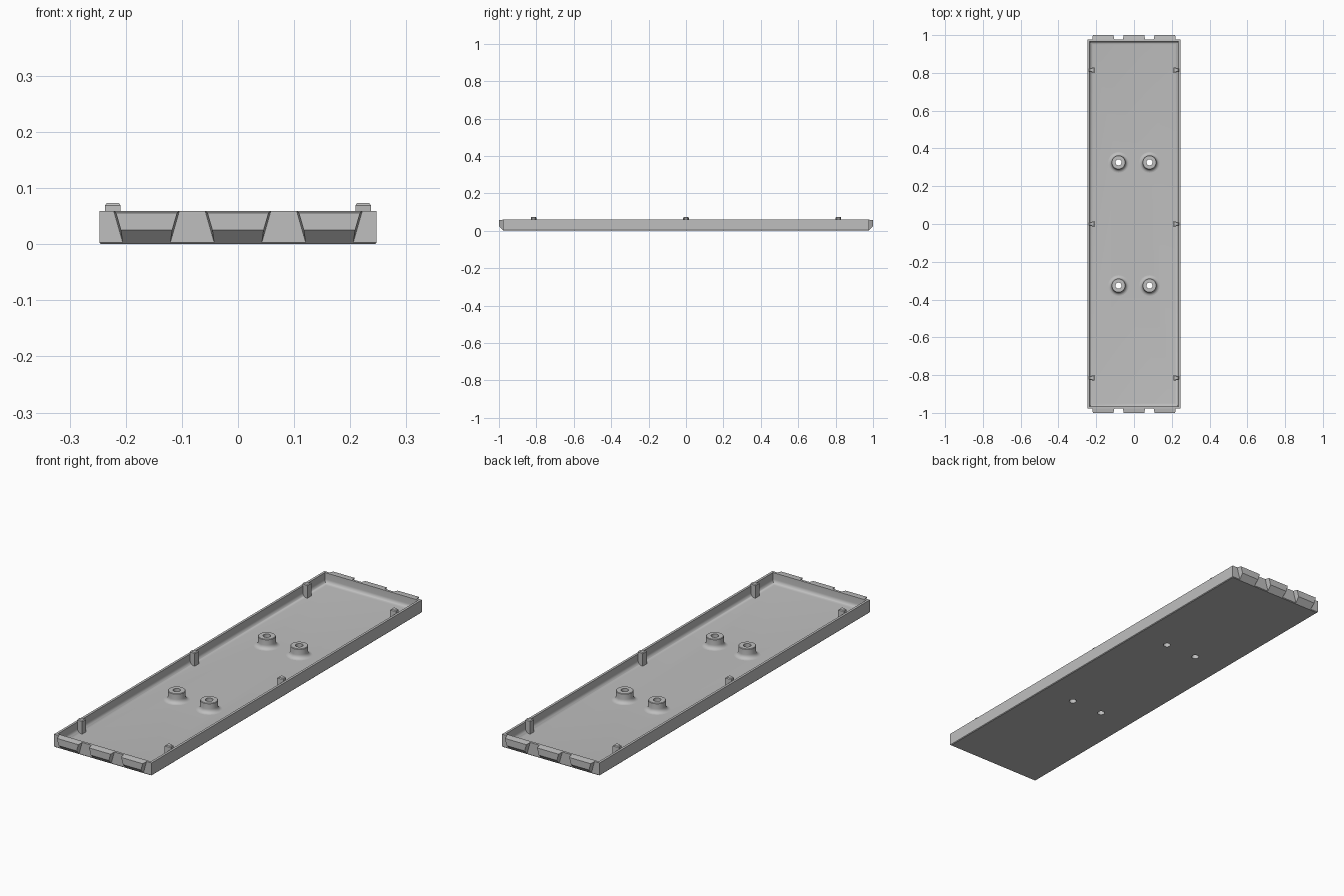
import bpy, bmesh, math

if "Cube" in bpy.data.objects:
    bpy.data.objects.remove(bpy.data.objects["Cube"])

grey = bpy.data.materials.new("plastic_grey")
grey.diffuse_color = (0.52, 0.52, 0.52, 1)
grey.use_nodes = True
grey.node_tree.nodes["Principled BSDF"].inputs["Base Color"].default_value = grey.diffuse_color

HX, HY, H = 0.247, 0.978, 0.059    # tray half sizes and height
WALL, FLOOR, FIL = 0.011, 0.012, 0.018
HOLE, BOSS_R, BOSS_TOP, SEG = 0.016, 0.037, 0.056, 32


def finish(name, bm, smooth=False):
    bmesh.ops.recalc_face_normals(bm, faces=bm.faces)
    me = bpy.data.meshes.new(name)
    bm.to_mesh(me)
    bm.free()
    ob = bpy.data.objects.new(name, me)
    bpy.context.collection.objects.link(ob)
    me.materials.append(grey)
    bpy.ops.object.select_all(action='DESELECT')
    bpy.context.view_layer.objects.active = ob
    ob.select_set(True)
    if smooth:
        bpy.ops.object.shade_smooth_by_angle(angle=math.radians(35))
    return ob


def loft(bm, rings, caps=True, closed=False):
    """Bridge equal-length rings of points with quads."""
    vs = [[bm.verts.new(p) for p in r] for r in rings]
    n = len(vs[0])
    pairs = list(zip(vs, vs[1:])) + ([(vs[-1], vs[0])] if closed else [])
    for a, b in pairs:
        for i in range(n):
            j = (i + 1) % n
            bm.faces.new((a[i], a[j], b[j], b[i]))
    if caps:
        bm.faces.new(vs[0])
        bm.faces.new(vs[-1])


def rect(inset, z):
    x, y = HX - inset, HY - inset
    return [(-x, -y, z), (x, -y, z), (x, y, z), (-x, y, z)]


def circle(r, z, cx=0, cy=0):
    return [(cx + r * math.cos(2 * math.pi * i / SEG),
             cy + r * math.sin(2 * math.pi * i / SEG), z) for i in range(SEG)]


def fillet(start, steps=6):
    """Concave quarter arc: (distance from start, height), from wall to floor."""
    for i in range(steps + 1):
        a = math.pi / 2 * i / steps
        yield (start + FIL * (1 - math.cos(a)), FLOOR + FIL * (1 - math.sin(a)))


boss_spots = [(sx * 0.082, sy * 0.326) for sx in (-1, 1) for sy in (-1, 1)]

# Tray shell with chamfered bottom edge and filleted inner corner
bm = bmesh.new()
loft(bm, [rect(0.003, 0), rect(0, 0.003), rect(0, H), rect(WALL, H)]
     + [rect(d, z) for d, z in fillet(WALL)])
tray = finish("tray", bm, True)

# Screw holes through the floor
bm = bmesh.new()
for x, y in boss_spots:
    loft(bm, [circle(HOLE, -0.05, x, y), circle(HOLE, 0.1, x, y)])
cutter = finish("hole_cutter", bm)
cutter.hide_render = True
mod = tray.modifiers.new("holes", 'BOOLEAN')
mod.operation, mod.solver, mod.object = 'DIFFERENCE', 'EXACT', cutter
bpy.context.view_layer.objects.active = tray
bpy.ops.object.modifier_apply(modifier=mod.name)
bpy.data.objects.remove(cutter)

# Screw bosses with flared bases
for x, y in boss_spots:
    bm = bmesh.new()
    prof = [(HOLE, FLOOR), (HOLE, BOSS_TOP), (BOSS_R - 0.002, BOSS_TOP),
            (BOSS_R, BOSS_TOP - 0.002)] + list(fillet(BOSS_R))
    loft(bm, [circle(r, z, x, y) for r, z in prof], caps=False)
    finish("screw_boss", bm, True)

# Wedge lugs on both ends
for s in (-1, 1):
    for cx in (-0.163, 0, 0.163):
        bm = bmesh.new()
        foot = [(-0.0425, 0.003), (0.0425, 0.003), (0.0585, H), (-0.0585, H)]
        nose = [(-0.0455, 0.025), (0.0455, 0.025), (0.0545, 0.056), (-0.0545, 0.056)]
        loft(bm, [[(cx + x, s * (HY - 0.002), z) for x, z in foot],
                  [(cx + x, s * HY, z) for x, z in foot],
                  [(cx + x, s * 1.0, z) for x, z in nose]])
        finish("end_lug", bm)

# Clip ribs along the inside of the long walls
for s in (-1, 1):
    for cy in (-0.815, 0, 0.815):
        bm = bmesh.new()

        def section(z, c):
            return [(s * (0.209 + c), cy - 0.015 + c, z), (s * (0.237 - c), cy - 0.009 + c, z),
                    (s * (0.237 - c), cy + 0.009 - c, z), (s * (0.209 + c), cy + 0.015 - c, z)]
        loft(bm, [section(FLOOR - 0.002, 0), section(0.069, 0), section(0.073, 0.003)])
        finish("clip_rib", bm)
